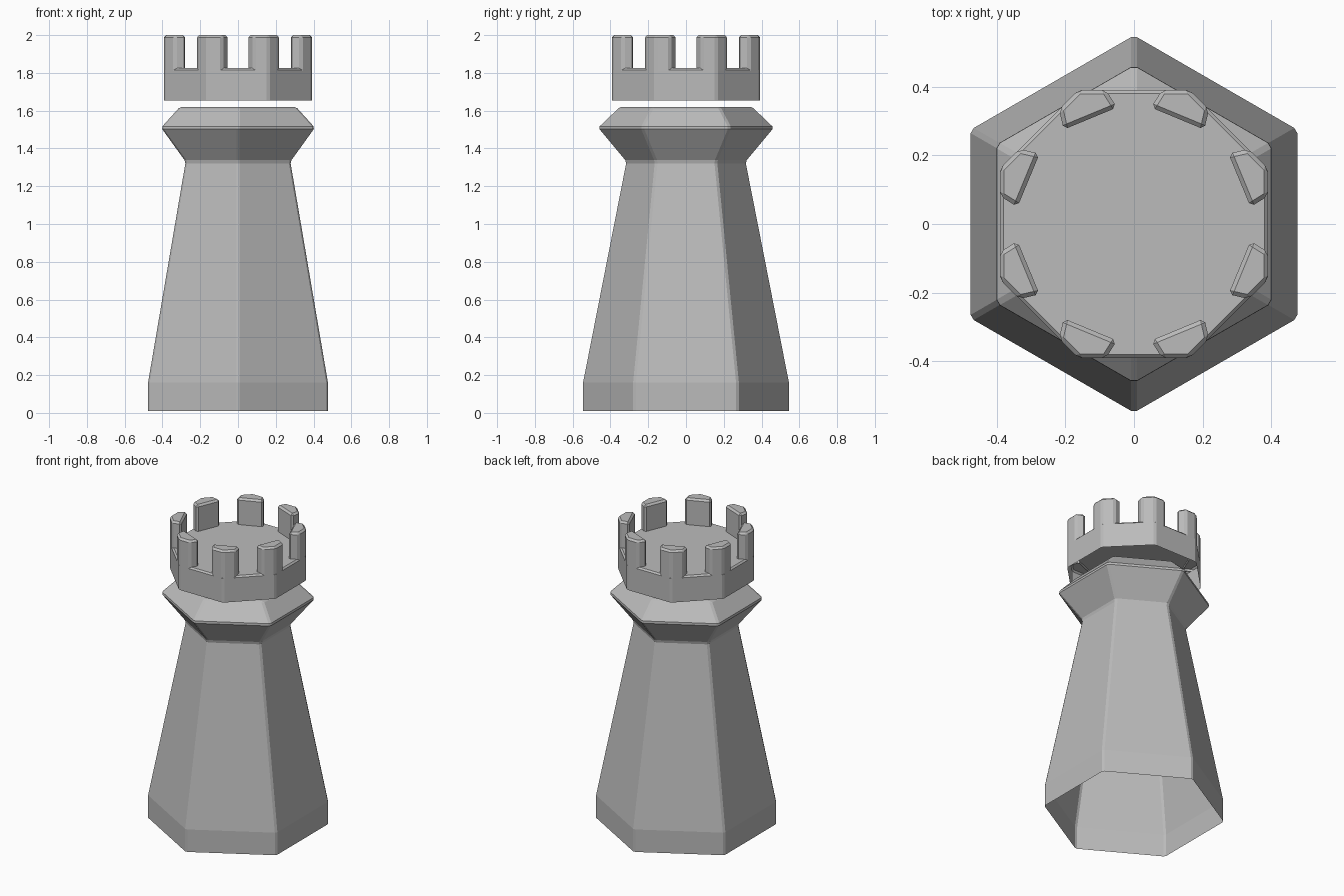
import bpy, bmesh
from math import cos, sin, pi, radians

cube = bpy.data.objects.get("Cube")
if cube:
    bpy.data.objects.remove(cube)

stone = bpy.data.materials.new("grey stone")
stone.use_nodes = True
stone.diffuse_color = (0.5, 0.5, 0.5, 1)
stone.node_tree.nodes["Principled BSDF"].inputs["Base Color"].default_value = stone.diffuse_color


def finish(bm, name, bevel):
    """Turn the bmesh into a stone object with narrow chamfers."""
    bmesh.ops.recalc_face_normals(bm, faces=bm.faces)
    mesh = bpy.data.meshes.new(name)
    bm.to_mesh(mesh)
    bm.free()
    mesh.materials.append(stone)
    obj = bpy.data.objects.new(name, mesh)
    bpy.context.collection.objects.link(obj)
    mod = obj.modifiers.new("chamfer", 'BEVEL')
    mod.width = bevel
    mod.segments = 1
    mod.limit_method = 'ANGLE'
    mod.angle_limit = radians(20)
    return obj


def ring(bm, sides, radius, z, turn):
    return [bm.verts.new((radius * cos(turn + 2 * pi * i / sides),
                          radius * sin(turn + 2 * pi * i / sides), z))
            for i in range(sides)]


def bridge(bm, low, high):
    n = len(low)
    for i in range(n):
        j = (i + 1) % n
        bm.faces.new((low[i], low[j], high[j], high[i]))


def shell(name, sides, profile, turn):
    """Many-sided tower section, open underneath and capped on top."""
    bm = bmesh.new()
    rings = [ring(bm, sides, r, z, turn) for r, z in profile]
    for low, high in zip(rings, rings[1:]):
        bridge(bm, low, high)
    bm.faces.new(rings[-1])
    return finish(bm, name, 0.01)


# Hexagonal foot, tapering shaft and flared collar
shell("tower_body", 6, [(0.55, 0.01), (0.55, 0.16), (0.32, 1.33),
                        (0.47, 1.51), (0.355, 1.62)], pi / 2)

# Octagonal crown: outer wall with notches, deck and corner battlements
BOTTOM, DECK, TOP = 1.655, 1.825, 2.0
bm = bmesh.new()
base = ring(bm, 8, 0.423, BOTTOM, pi / 8)
rim = ring(bm, 8, 0.423, DECK, pi / 8)
bridge(bm, base, rim)
bm.faces.new(rim)
finish(bm, "crown_drum", 0.01)

# Battlement outline as (outward, sideways) points
outline = [(0.333, -0.084), (0.393, -0.074), (0.423, 0), (0.393, 0.074), (0.333, 0.084)]
for k in range(8):
    a = pi / 8 + k * pi / 4
    bm = bmesh.new()
    low, high = ([bm.verts.new((r * cos(a) - t * sin(a), r * sin(a) + t * cos(a), z))
                  for r, t in outline] for z in (DECK - 0.015, TOP))
    bridge(bm, low, high)
    bm.faces.new(high)
    finish(bm, f"battlement_{k + 1}", 0.012)
